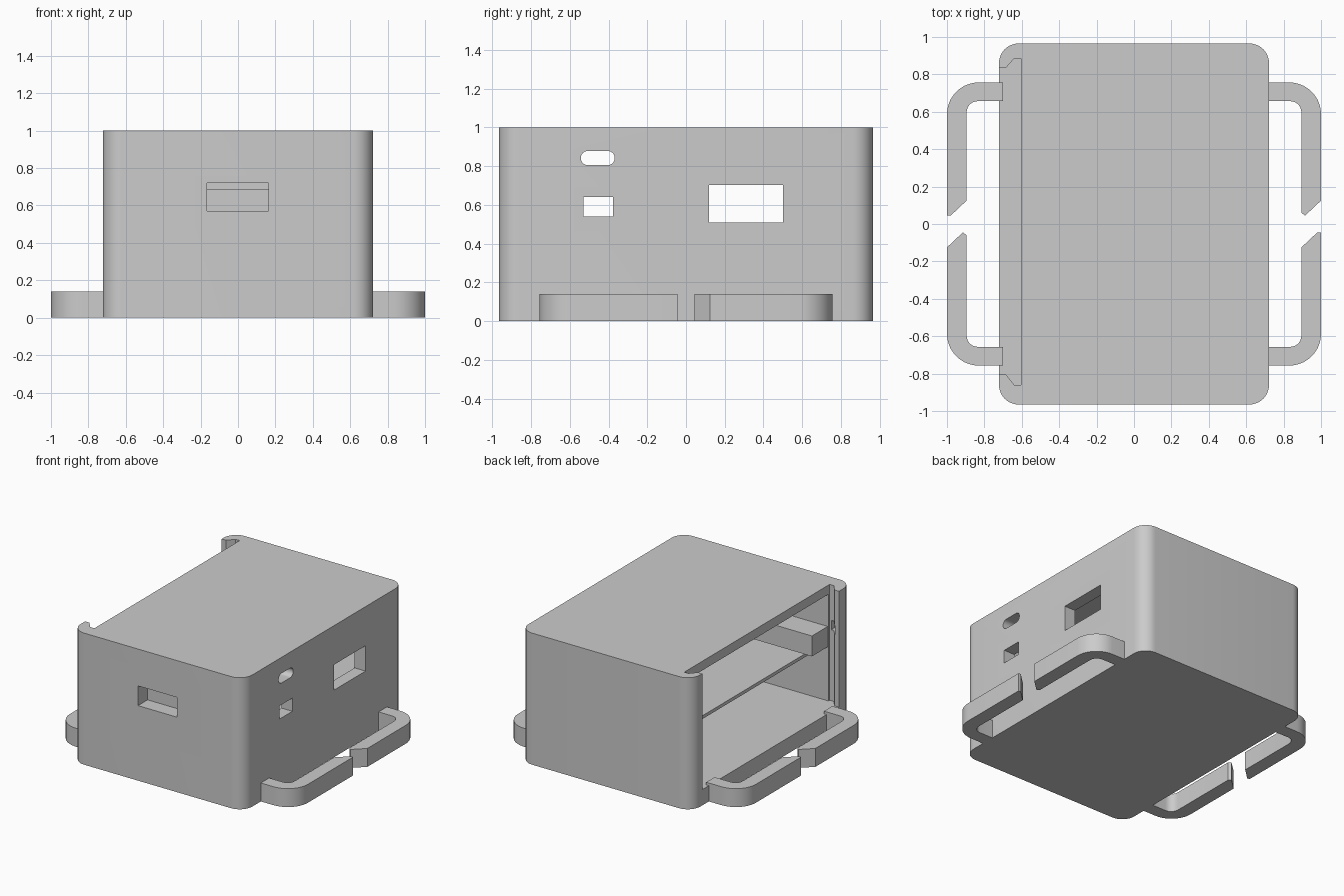
import bpy, bmesh, math

if "Cube" in bpy.data.objects:
    bpy.data.objects.remove(bpy.data.objects["Cube"])

grey = bpy.data.materials.new("light_grey")
grey.diffuse_color = (0.6, 0.6, 0.6, 1)
grey.use_nodes = True
grey.node_tree.nodes["Principled BSDF"].inputs["Base Color"].default_value = grey.diffuse_color


def prism(name, pts, lo, hi, axis="z"):
    """Extrude a 2D outline along z (outline in xy) or x (outline in yz)."""
    bm = bmesh.new()
    if axis == "z":
        ring = [bm.verts.new((a, b, lo)) for a, b in pts]
        move = (0, 0, hi - lo)
    else:
        ring = [bm.verts.new((lo, a, b)) for a, b in pts]
        move = (hi - lo, 0, 0)
    face = bm.faces.new(ring)
    new = bmesh.ops.extrude_face_region(bm, geom=[face])["geom"]
    bmesh.ops.translate(bm, vec=move, verts=[v for v in new if isinstance(v, bmesh.types.BMVert)])
    bmesh.ops.recalc_face_normals(bm, faces=bm.faces)
    me = bpy.data.meshes.new(name)
    bm.to_mesh(me)
    bm.free()
    me.materials.append(grey)
    ob = bpy.data.objects.new(name, me)
    bpy.context.collection.objects.link(ob)
    return ob


def arc(cx, cy, r, a0, a1, n=10):
    return [(cx + r * math.cos(math.radians(a0 + (a1 - a0) * i / n)),
             cy + r * math.sin(math.radians(a0 + (a1 - a0) * i / n))) for i in range(n + 1)]


def rounded(x0, x1, y0, y1, r, n=10):
    return (arc(x1 - r, y1 - r, r, 0, 90, n) + arc(x0 + r, y1 - r, r, 90, 180, n)
            + arc(x0 + r, y0 + r, r, 180, 270, n) + arc(x1 - r, y0 + r, r, 270, 360, n))


def rect(x0, x1, y0, y1):
    return [(x0, y0), (x1, y0), (x1, y1), (x0, y1)]


def smooth(ob):
    bpy.ops.object.select_all(action="DESELECT")
    ob.select_set(True)
    bpy.context.view_layer.objects.active = ob
    bpy.ops.object.shade_smooth_by_angle(angle=math.radians(30))


def cut(target, cutter):
    bpy.context.view_layer.objects.active = target
    mod = target.modifiers.new("cut", "BOOLEAN")
    mod.operation = "DIFFERENCE"
    mod.solver = "EXACT"
    mod.object = cutter
    bpy.ops.object.modifier_apply(modifier=mod.name)
    bpy.data.objects.remove(cutter)


# Case body, hollow and open on the left
case = prism("case", rounded(-0.722, 0.722, -0.965, 0.965, 0.105), 0, 1)
cut(case, prism("cavity", rect(-0.65, 0.63, -0.845, 0.87), 0.12, 0.93))

# Dovetail channel for a sliding lid, open at the top
channel = [(-0.8, -0.805), (-0.685, -0.805), (-0.64, -0.86), (-0.605, -0.86),
           (-0.605, 0.885), (-0.64, 0.885), (-0.685, 0.835), (-0.8, 0.835)]
cut(case, prism("lid_channel", channel, 0.12, 1.1))
cut(case, prism("lid_catch", rect(-0.69, -0.62, -0.9, 0.92), 0.66, 0.73))

# Openings in the right wall and the front wall
cut(case, prism("large_port", rect(0.12, 0.5, 0.51, 0.703), 0.5, 0.8, "x"))
cut(case, prism("square_port", rect(-0.53, -0.378, 0.54, 0.64), 0.5, 0.8, "x"))
cut(case, prism("oval_port", rounded(-0.543, -0.368, 0.805, 0.878, 0.0364), 0.5, 0.8, "x"))
cut(case, prism("front_slot", rect(-0.165, 0.163, -1.1, -0.8), 0.57, 0.72))
smooth(case)

# Inner shelf and the support bar along the front wall
prism("shelf", rect(-0.5, 0.64, -0.85, 0.875), 0.475, 0.5)
prism("support_bar", rect(-0.6, 0.64, -0.85, -0.655), 0.53, 0.685)

# Strap hooks: outer curve, slanted tip, inner curve
def hook(name, side, end, tip_outer):
    near, far = (0.045, 0.125)
    outer, inner = (near, far) if tip_outer else (far, near)
    pts = [(0.70, 0.757)] + arc(0.83, 0.587, 0.17, 90, 0)
    pts += [(1.0, outer)]
    pts += [(0.98, near)] if tip_outer else [(0.915, near)]
    pts += [(0.895, inner + (0 if tip_outer else 0.015))]
    pts += arc(0.835, 0.597, 0.06, 0, 90, 6) + [(0.70, 0.657)]
    smooth(prism(name, [(side * x, end * y) for x, y in pts], 0, 0.14))


for side, s in (("right", 1), ("left", -1)):
    for end, e in (("back", 1), ("front", -1)):
        hook(f"{side}_{end}_hook", s, e, s * e < 0)
